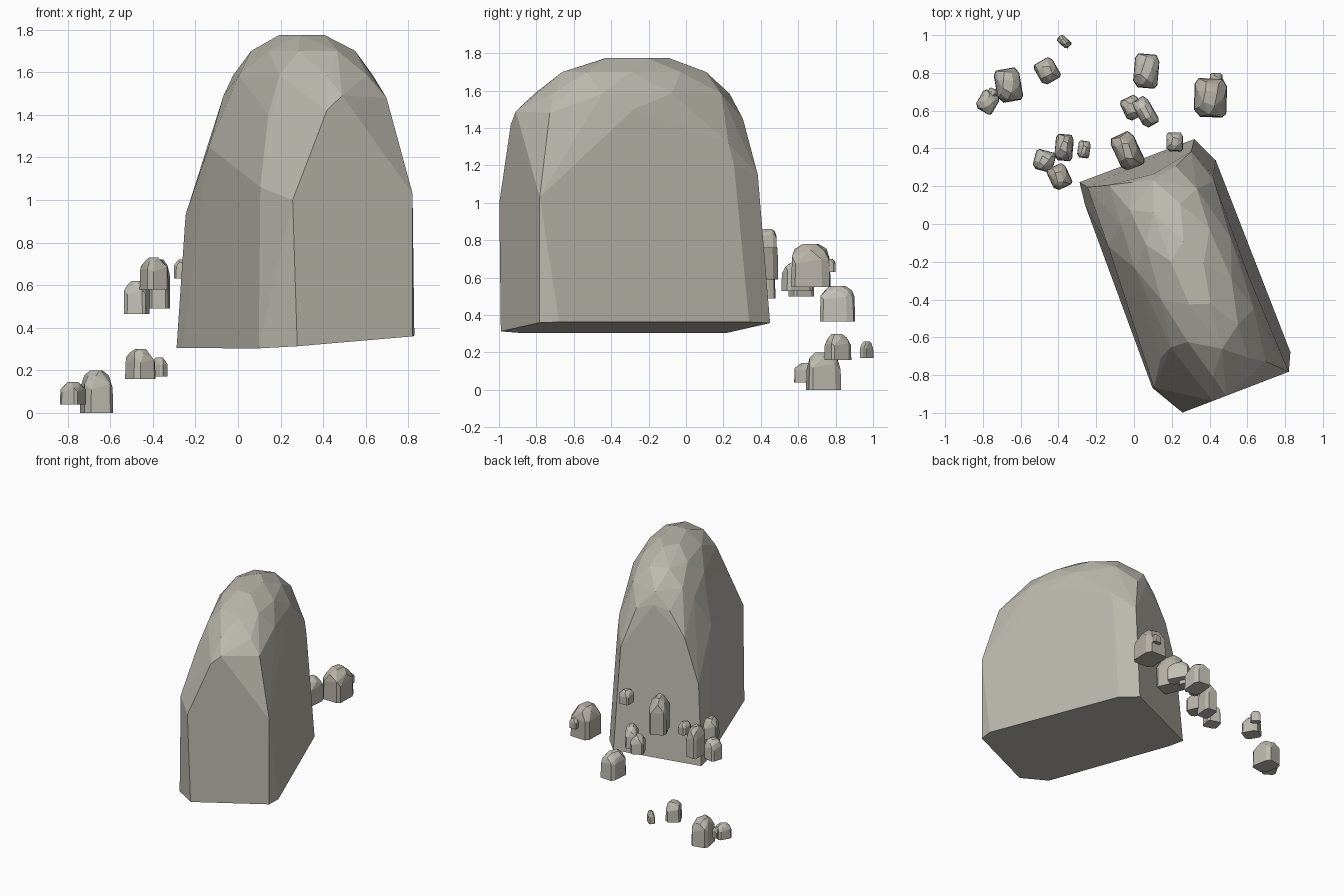
import bpy, bmesh, math, random
from mathutils import Matrix, Vector

if "Cube" in bpy.data.objects:
    bpy.data.objects.remove(bpy.data.objects["Cube"])

random.seed(4)


def stone_colour(name, rgb):
    mat = bpy.data.materials.new(name)
    mat.diffuse_color = (*rgb, 1)
    mat.use_nodes = True
    mat.node_tree.nodes["Principled BSDF"].inputs["Base Color"].default_value = mat.diffuse_color
    return mat


GREY = stone_colour("warm_grey", (.50, .48, .42))
BROWN = stone_colour("brown_grey", (.48, .445, .385))
PALE = stone_colour("pale_grey", (.54, .53, .47))


def hull_object(name, pts, matrix, mat):
    """Convex flat-faceted stone from a cloud of points."""
    bm = bmesh.new()
    for p in pts:
        bm.verts.new(matrix @ Vector(p))
    bmesh.ops.convex_hull(bm, input=bm.verts)
    bmesh.ops.delete(bm, geom=[v for v in bm.verts if not v.link_faces], context='VERTS')
    bmesh.ops.dissolve_limit(bm, angle_limit=math.radians(4), verts=bm.verts, edges=bm.edges)
    bmesh.ops.recalc_face_normals(bm, faces=bm.faces)
    me = bpy.data.meshes.new(name)
    bm.to_mesh(me)
    bm.free()
    me.materials.append(mat)
    ob = bpy.data.objects.new(name, me)
    bpy.context.collection.objects.link(ob)
    return ob


# Main boulder: slanted foot, then shoulder points of the big flat sides
foot = [(-.34, .67), (.31, .665), (.375, .52), (.38, -.57),
        (.335, -.664), (-.245, -.664), (-.37, -.485), (-.356, .547)]
pts = [(a, b, .303 + .08 * (a + .37)) for a, b in foot]
pts += [(-.268, -.664, 1.0), (.335, -.664, 1.03), (-.096, -.664, 1.42),     # front end
        (-.02, -.664, 1.49), (.24, -.57, 1.48)]
pts += [(.343, -.54, 1.0), (.318, -.12, 1.5), (.327, .42, 1.32), (.333, .45, 1.2)]  # right side
pts += [(.27, .61, 1.15), (.165, .565, 1.45), (.04, .57, 1.49),             # back end
        (-.08, .57, 1.46), (-.2, .6, 1.27), (-.31, .63, .93)]
pts += [(-.362, -.485, 1.06), (-.32, .3, 1.25),                             # left side
        (-.27, -.35, 1.4), (-.24, -.25, 1.5), (-.215, .38, 1.49)]
# Dome: rounded rings narrowing to the crown
for z, ha, hb, cb, n, off in [(1.585, .27, .55, -.01, 9, .2), (1.7, .195, .41, -.015, 9, .5),
                              (1.775, .085, .19, -.005, 5, .1)]:
    for i in range(n):
        t = off + 2 * math.pi * i / n + random.uniform(-.08, .08)
        c, s = math.cos(t), math.sin(t)
        pts.append((.035 + ha * math.copysign(abs(c) ** .85, c),
                    cb + hb * math.copysign(abs(s) ** .85, s), z))
turn = Matrix.Rotation(math.radians(21), 4, 'Z')
hull_object("main_boulder", pts, turn @ Matrix.Translation((.15, -.36, 0)), GREY)


def pebble_points():
    """Unit stone: chamfered block foot, zigzag shoulder and a low dome."""
    j = lambda r: random.uniform(-r, r)
    out = []
    plan = [(-.5, .36), (-.38, .5), (.36, .5), (.5, .3), (.5, -.4), (.38, -.5), (-.3, -.5), (-.5, -.32)]
    for i, (x, y) in enumerate(plan):
        out.append((x, y, 0))
        out.append((x * .97, y * .97, .58 + .1 * (i % 2) + j(.05)))
    for i in range(7):
        t = i * 2 * math.pi / 7 + j(.2)
        out.append((.42 * math.cos(t), .43 * math.sin(t), .86 + j(.03)))
    for i in range(4):
        t = i * math.pi / 2 + .5 + j(.3)
        out.append((.24 * math.cos(t), .26 * math.sin(t), 1))
    return out


# Floating fragments: x, y, bottom z, width, length, height, turn in degrees, colour
fragments = [
    (-.665, .735, 0, .135, .175, .2, 10, GREY),
    (-.775, .645, .04, .1, .11, .105, -30, GREY),
    (-.75, .69, .05, .05, .055, .075, -20, GREY),
    (-.46, .81, .16, .11, .125, .14, 30, GREY),
    (-.37, .965, .17, .045, .075, .09, 48, GREY),
    (-.37, .405, .49, .095, .14, .23, -5, GREY),
    (-.475, .335, .465, .108, .108, .155, -15, PALE),
    (-.395, .25, .58, .105, .125, .15, 25, BROWN),
    (-.265, .395, .63, .065, .09, .09, -8, GREY),
    (-.035, .385, .59, .13, .195, .265, 25, BROWN),
    (.215, .435, .76, .088, .1, .10, 0, GREY),
    (.06, .593, .53, .09, .16, .15, 30, PALE),
    (-.01, .615, .50, .10, .12, .13, 25, GREY),
    (.065, .81, .365, .13, .18, .19, -5, PALE),
    (.405, .668, .55, .172, .205, .23, -2, BROWN),
    (.435, .77, .63, .065, .06, .07, 0, BROWN),
]
for i, (x, y, z, w, l, h, r, mat) in enumerate(fragments):
    m = (Matrix.Translation((x, y, z)) @ Matrix.Rotation(math.radians(r), 4, 'Z')
         @ Matrix.Diagonal((w, l, h, 1)))
    hull_object(f"stone_fragment_{i + 1}", pebble_points(), m, mat)
